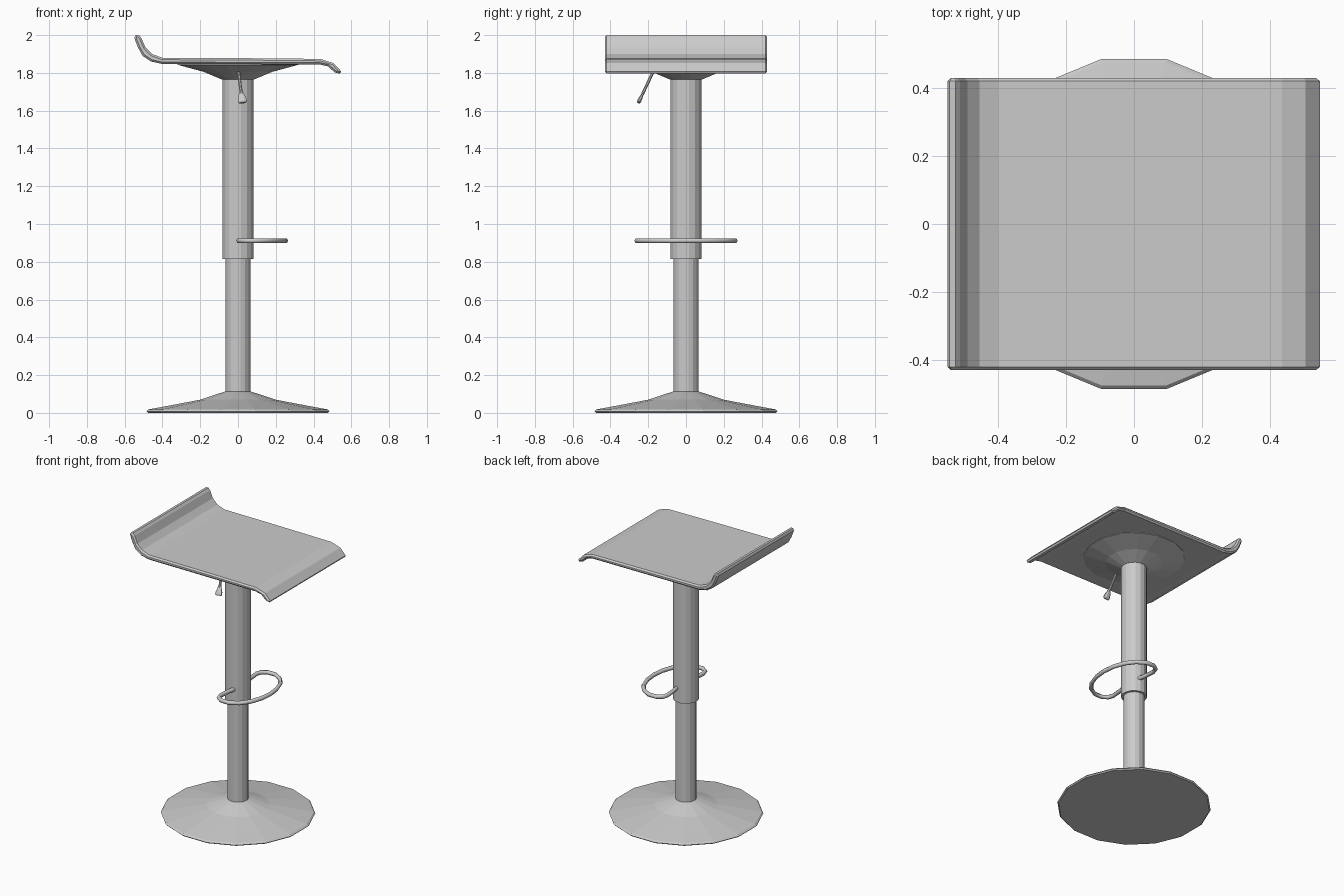
import bpy, bmesh, math
from mathutils import Vector

if "Cube" in bpy.data.objects:
    bpy.data.objects.remove(bpy.data.objects["Cube"])


def finish(name, bm):
    bmesh.ops.recalc_face_normals(bm, faces=bm.faces)
    mesh = bpy.data.meshes.new(name)
    bm.to_mesh(mesh)
    bm.free()
    obj = bpy.data.objects.new(name, mesh)
    bpy.context.collection.objects.link(obj)
    return obj


def lathe(name, profile, sides=16, flatten=1.0):
    """Closed faceted solid from (radius, z) pairs, flat sides facing the axes."""
    bm = bmesh.new()
    rings = []
    for r, z in profile:
        r /= math.cos(math.pi / sides)
        angles = [(i + 0.5) * math.tau / sides for i in range(sides)]
        rings.append([bm.verts.new((r * math.cos(a), r * math.sin(a) * flatten, z)) for a in angles])
    for a, b in zip(rings, rings[1:]):
        for i in range(sides):
            j = (i + 1) % sides
            bm.faces.new((a[i], a[j], b[j], b[i]))
    bm.faces.new(rings[0])
    bm.faces.new(rings[-1])
    return finish(name, bm)


# Pedestal: flared foot, inner and outer columns, seat mount
lathe("base", [(0.477, 0), (0.485, 0.008), (0.475, 0.018), (0.33, 0.045),
               (0.2, 0.07), (0.11, 0.1), (0.067, 0.113)])
lathe("lower_column", [(0.067, 0.1), (0.067, 0.83)])
lathe("upper_column", [(0.082, 0.815), (0.082, 1.78)])
lathe("seat_mount", [(0.085, 1.765), (0.18, 1.805), (0.32, 1.843), (0.32, 1.85)])

# Seat: side profile extruded across y, with chamfered side rims
top = [(-0.525, 2.0), (-0.512, 1.985), (-0.49, 1.935), (-0.455, 1.9), (-0.4, 1.88),
       (0.02, 1.878), (0.435, 1.874), (0.505, 1.852), (0.547, 1.808)]
bottom = [(0.54, 1.796), (0.513, 1.802), (0.475, 1.835), (0.43, 1.845),
          (-0.4, 1.847), (-0.46, 1.86), (-0.505, 1.89), (-0.53, 1.935), (-0.549, 1.985), (-0.542, 2.0)]
bm = bmesh.new()
cap = bm.faces.new([bm.verts.new((x, -0.43, z)) for x, z in top + bottom])
ext = bmesh.ops.extrude_face_region(bm, geom=[cap], use_keep_orig=True)
bmesh.ops.translate(bm, vec=(0, 0.86, 0),
                    verts=[v for v in ext["geom"] if isinstance(v, bmesh.types.BMVert)])
rims = [e for e in bm.edges if abs(e.verts[0].co.y - e.verts[1].co.y) < 1e-4]
bmesh.ops.bevel(bm, geom=rims, offset=0.01, segments=1, affect='EDGES')
finish("seat", bm)

# Footrest: mirrored half path swept with a thin round section
half = [(0.02, 0.07), (0.01, 0.13), (0.004, 0.2), (0.015, 0.235), (0.05, 0.26),
        (0.11, 0.26), (0.17, 0.225), (0.215, 0.165), (0.243, 0.085)]
path = half + [(0.252, 0)] + [(x, -y) for x, y in reversed(half)]
curve = bpy.data.curves.new("footrest", 'CURVE')
curve.dimensions = '3D'
curve.bevel_depth = 0.014
curve.bevel_resolution = 1
curve.use_fill_caps = True
spline = curve.splines.new('POLY')
spline.points.add(len(path) - 1)
for p, (x, y) in zip(spline.points, path):
    p.co = (x, y, 0.912, 1)
footrest = bpy.data.objects.new("footrest", curve)
bpy.context.collection.objects.link(footrest)
bpy.context.view_layer.objects.active = footrest
footrest.select_set(True)
bpy.ops.object.convert(target='MESH')

# Height lever: thin rod and flattened paddle along one slanted axis
start, end = Vector((0.0, -0.165, 1.825)), Vector((0.024, -0.252, 1.642))
length = (end - start).length
parts = [lathe("lever_rod", [(0.008, 0), (0.008, length * 0.75)], 8),
         lathe("lever_paddle", [(0.009, length * 0.68), (0.022, length * 0.88),
                                (0.024, length * 0.96), (0.018, length)], 8, 0.45)]
for obj in parts:
    obj.location = start
    obj.rotation_mode = 'QUATERNION'
    obj.rotation_quaternion = Vector((0, 0, 1)).rotation_difference(end - start)
    # keep the wide side of the paddle facing the front
    axis = (end - start).normalized()
    side = (Vector((1, 0, 0)) - axis * axis.x).normalized()
    m = obj.rotation_quaternion.to_matrix()
    m.col[0], m.col[1], m.col[2] = side, axis.cross(side), axis
    obj.rotation_quaternion = m.to_quaternion()
